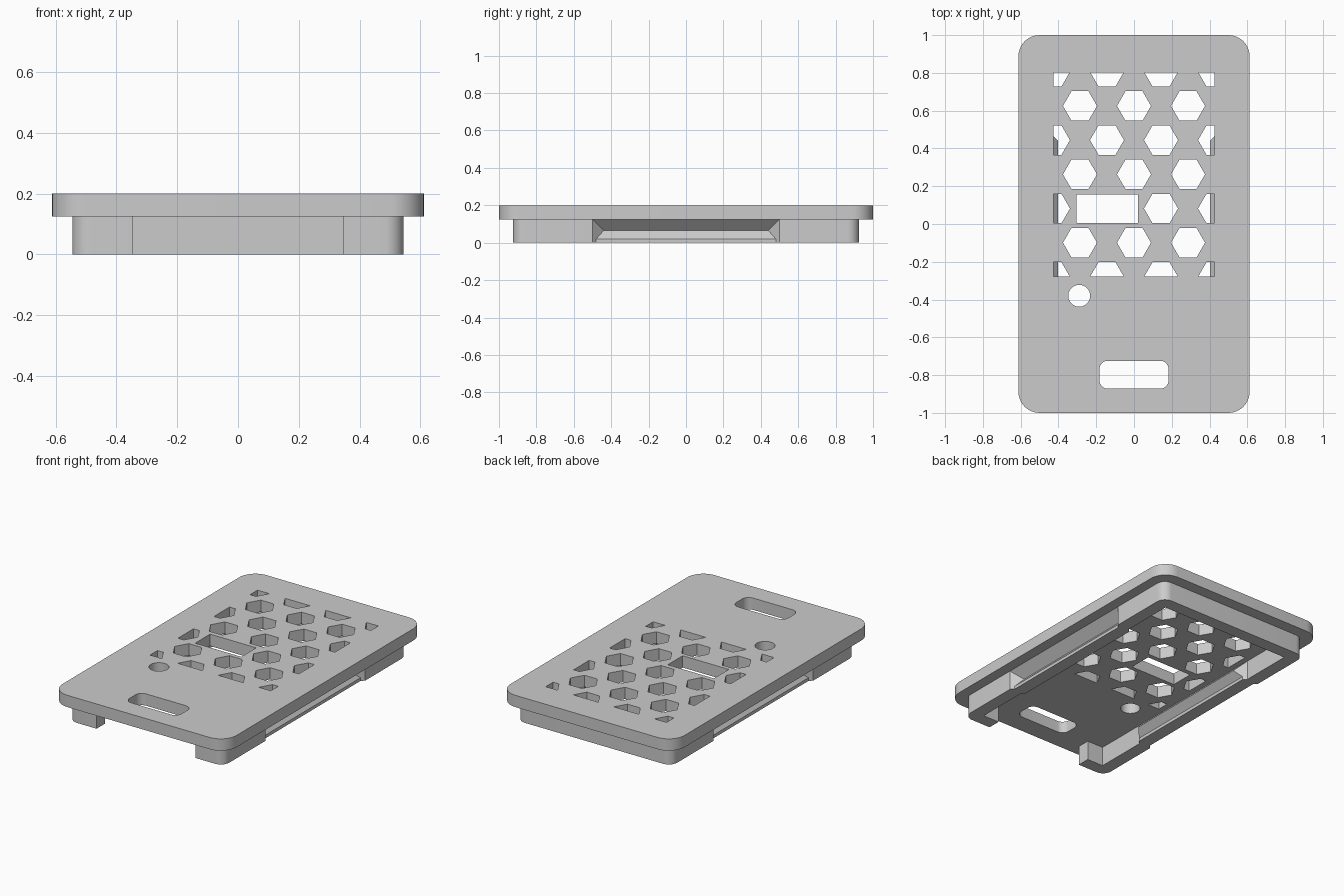
import bpy, bmesh, math

if "Cube" in bpy.data.objects:
    bpy.data.objects.remove(bpy.data.objects["Cube"])

grey = bpy.data.materials.new("light_grey")
grey.use_nodes = True
colour = (0.6, 0.6, 0.6, 1)
grey.diffuse_color = colour
grey.node_tree.nodes["Principled BSDF"].inputs["Base Color"].default_value = colour

BASE, TOP = 0.125, 0.2              # underside and top of the cover plate
RIM_X, RIM_Y, WALL = 0.545, 0.925, 0.083
BAY, OPEN = 0.5, 0.347              # half lengths of side grips and front opening


def add_object(name, mesh):
    obj = bpy.data.objects.new(name, mesh)
    bpy.context.collection.objects.link(obj)
    mesh.materials.clear()
    mesh.materials.append(grey)
    bpy.ops.object.select_all(action='DESELECT')
    obj.select_set(True)
    bpy.context.view_layer.objects.active = obj
    bpy.ops.object.shade_smooth_by_angle(angle=math.radians(30))
    return obj


def arc(cx, cy, r, start, sweep, n=10):
    return [(cx + r * math.cos(math.radians(start + sweep * i / n)),
             cy + r * math.sin(math.radians(start + sweep * i / n))) for i in range(n + 1)]


def rounded_rect(cx, cy, hx, hy, r):
    pts = []
    for start, sx, sy in ((0, 1, 1), (90, -1, 1), (180, -1, -1), (270, 1, -1)):
        pts += arc(cx + sx * (hx - r), cy + sy * (hy - r), r, start, 90)
    return pts


def clip(pts, axis, limit, sign):
    """Keep the part of a polygon on one side of an axis-aligned line."""
    out = []
    for a, b in zip(pts, pts[1:] + pts[:1]):
        da, db = sign * (limit - a[axis]), sign * (limit - b[axis])
        if da >= 0:
            out.append(a)
        if da * db < 0:
            t = da / (da - db)
            out.append((a[0] + t * (b[0] - a[0]), a[1] + t * (b[1] - a[1])))
    return out


def slab(name, outlines, z0, z1):
    """Extrude a filled outline; outlines inside it become holes."""
    curve = bpy.data.curves.new(name, 'CURVE')
    curve.dimensions = '2D'
    curve.fill_mode = 'BOTH'
    curve.extrude = (z1 - z0) / 2
    for pts in outlines:
        spline = curve.splines.new('POLY')
        spline.points.add(len(pts) - 1)
        for p, (x, y) in zip(spline.points, pts):
            p.co = (x, y, 0, 1)
        spline.use_cyclic_u = True
    temp = bpy.data.objects.new("temp", curve)
    mesh = bpy.data.meshes.new_from_object(temp)
    bpy.data.objects.remove(temp)
    bm = bmesh.new()
    bm.from_mesh(mesh)
    bmesh.ops.translate(bm, verts=bm.verts, vec=(0, 0, (z0 + z1) / 2))
    bmesh.ops.remove_doubles(bm, verts=bm.verts, dist=0.0002)
    bmesh.ops.recalc_face_normals(bm, faces=bm.faces)
    bm.to_mesh(mesh)
    bm.free()
    mesh.name = name
    return add_object(name, mesh)


# Cover plate: honeycomb vents clipped to a rectangle, window, button hole and slot
outlines = [rounded_rect(0, 0, 0.612, 1, 0.112)]
for row in range(7):
    y = 0.806 - 0.181 * row
    shift = 0 if row % 2 else 0.143
    for col in range(-2, 2):
        x = col * 0.286 + shift
        if row % 2 and col == -2 or row == 4 and col == -1:
            continue
        hexagon = arc(x, y, 0.09, 0, 300, 5)
        for axis, limit, sign in ((0, 0.425, 1), (0, -0.425, -1), (1, 0.803, 1), (1, -0.277, -1)):
            hexagon = clip(hexagon, axis, limit, sign)
        outlines.append(hexagon)
outlines.append([(-0.305, 0.005), (0.02, 0.005), (0.02, 0.155), (-0.305, 0.155)])
outlines.append(arc(-0.29, -0.38, 0.058, 0, 348.75, 31))
outlines.append(rounded_rect(0, -0.798, 0.183, 0.074, 0.045))
slab("cover_plate", outlines, BASE, TOP)

# Rim: back U and two front corners
R = 0.06
ix, iy = RIM_X - WALL, RIM_Y - WALL
back = ([(RIM_X, BAY)] + arc(RIM_X - R, RIM_Y - R, R, 0, 90)
        + arc(R - RIM_X, RIM_Y - R, R, 90, 90)
        + [(-RIM_X, BAY), (-ix, BAY), (-ix, iy), (ix, iy), (ix, BAY)])
slab("rim_back", [back], 0, BASE)
corner = ([(OPEN, -RIM_Y)] + arc(RIM_X - R, R - RIM_Y, R, 270, 90)
          + [(RIM_X, -BAY), (ix, -BAY), (ix, -iy), (OPEN, -iy)])
slab("rim_front_left", [corner], 0, BASE)
slab("rim_front_right", [[(-x, y) for x, y in corner]], 0, BASE)


# Finger grips: side walls folded inward into a V groove with tapered ends
def side_grip(name, side):
    heights = (BASE, 0.105, 0.065, 0.02, 0)
    flat, lip, deep = (0,) * 5, (0,) + (0.02,) * 4, (0, 0.02, 0.06, 0.02, 0.02)
    sections = [(-BAY, flat), (-0.48, lip), (-0.44, deep), (0.44, deep), (0.48, lip), (BAY, flat)]
    bm = bmesh.new()
    rings = []
    for y, depths in sections:
        outer = [(RIM_X - d, z) for d, z in zip(depths, heights)]
        inner = [(x - WALL, z) for x, z in reversed(outer)]
        rings.append([bm.verts.new((side * x, y, z)) for x, z in outer + inner])
    for a, b in zip(rings, rings[1:]):
        for i in range(len(a)):
            j = (i + 1) % len(a)
            bm.faces.new((a[i], a[j], b[j], b[i]))
    for ring in (rings[0], rings[-1]):
        bm.faces.new(ring)
    bmesh.ops.triangulate(bm, faces=bm.faces, quad_method='LONG_EDGE')
    bmesh.ops.recalc_face_normals(bm, faces=bm.faces)
    mesh = bpy.data.meshes.new(name)
    bm.to_mesh(mesh)
    bm.free()
    add_object(name, mesh)


side_grip("side_grip_left", 1)
side_grip("side_grip_right", -1)
